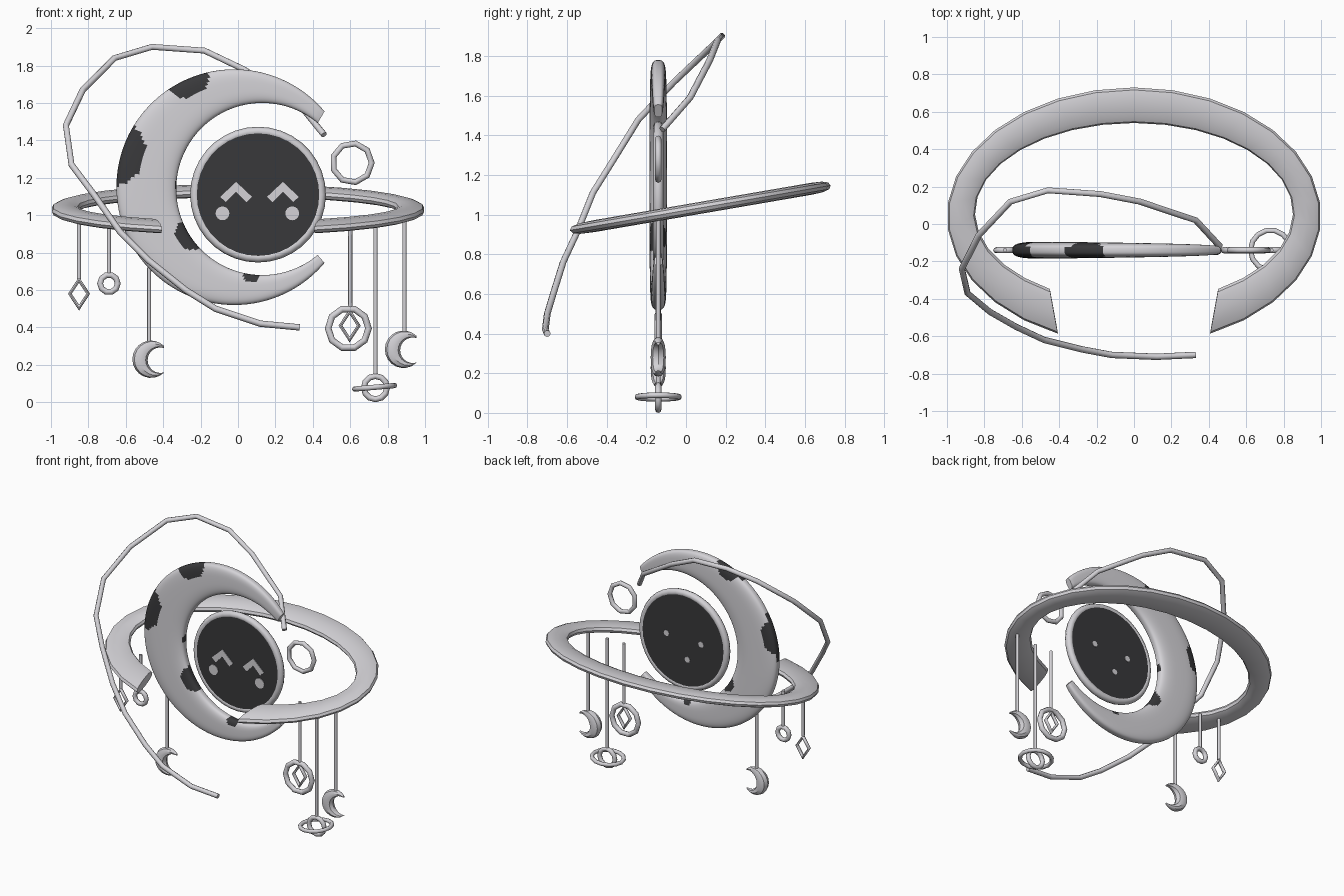
import bpy, bmesh, math
from mathutils import Vector
from math import cos, sin, pi, radians

cube = bpy.data.objects.get("Cube")
if cube:
    bpy.data.objects.remove(cube, do_unlink=True)


def material(name, rgb):
    m = bpy.data.materials.new(name)
    m.use_nodes = True
    m.diffuse_color = (*rgb, 1)
    m.node_tree.nodes["Principled BSDF"].inputs["Base Color"].default_value = (*rgb, 1)
    return m


PALE = material("pale grey", (0.66, 0.65, 0.68))
DARK = material("dark charcoal", (0.04, 0.04, 0.043))
Y = -0.14          # depth of the hanging plane
UPRIGHT = (pi / 2, 0, 0)


def smooth(obj, angle=40):
    bpy.ops.object.select_all(action="DESELECT")
    obj.select_set(True)
    bpy.context.view_layer.objects.active = obj
    bpy.ops.object.shade_smooth_by_angle(angle=radians(angle))


def mesh_object(name, bm, *mats):
    bmesh.ops.recalc_face_normals(bm, faces=bm.faces)
    me = bpy.data.meshes.new(name)
    bm.to_mesh(me)
    bm.free()
    for m in mats:
        me.materials.append(m)
    obj = bpy.data.objects.new(name, me)
    bpy.context.collection.objects.link(obj)
    return obj


def band(name, outer, inner, normal, half, power, n, m, rule=None):
    """Sweep a rounded section between an outer and an inner arc."""
    bm = bmesh.new()
    rings = []
    for i in range(n + 1):
        u = i / n
        o, k = outer(u), inner(u)
        ring = []
        for j in range(m):
            a = 2 * pi * j / m
            c = math.copysign(abs(cos(a)) ** power, cos(a))
            s = math.copysign(abs(sin(a)) ** power, sin(a))
            ring.append(bm.verts.new((o + k) / 2 + (o - k) / 2 * c + normal * half(u) * s))
        rings.append(ring)
    for a, b in zip(rings, rings[1:]):
        for j in range(m):
            k = (j + 1) % m
            bm.faces.new((a[j], a[k], b[k], b[j]))
    bm.faces.new(rings[0])
    bm.faces.new(rings[-1])
    if rule:
        for f in bm.faces:
            f.material_index = int(rule(f.calc_center_median()))
    obj = mesh_object(name, bm, PALE, DARK)
    smooth(obj)


def arc(cx, cz, r, start):
    """Upright arc, open towards +x, from +start to -start degrees."""
    def point(u):
        a = radians(start + (360 - 2 * start) * u)
        return Vector((cx + r * cos(a), Y, cz + r * sin(a)))
    return point


def torus(name, loc, major, minor, seg, rot=UPRIGHT, scale=(1, 1, 1)):
    bpy.ops.mesh.primitive_torus_add(major_segments=seg, minor_segments=8, location=loc,
                                     rotation=rot, major_radius=major, minor_radius=minor)
    obj = bpy.context.object
    obj.name = name
    obj.scale = scale
    obj.data.materials.append(PALE)
    smooth(obj, 50)


def cylinder(name, loc, r, depth, mat, rot=(0, 0, 0), sides=32):
    bpy.ops.mesh.primitive_cylinder_add(vertices=sides, radius=r, depth=depth,
                                        location=loc, rotation=rot)
    obj = bpy.context.object
    obj.name = name
    obj.data.materials.append(mat)
    smooth(obj, 50)


# Large crescent with dark blotches
SPOTS = [(-0.27, 1.74, 0.115), (-0.68, 1.34, 0.185), (-0.25, 0.9, 0.085),
         (-0.3, 1.16, 0.04), (0.07, 0.68, 0.04)]


def blotch(p):
    shrink = 1 if p.y < Y + 0.02 else 0.75
    return any(math.hypot(p.x - x, p.z - z) < r * shrink for x, z, r in SPOTS)


band("crescent", arc(-0.02, 1.15, 0.63, 40), arc(0.13, 1.14, 0.46, 50), Vector((0, 1, 0)),
     lambda u: 0.02 + 0.025 * max(0, sin(pi * u)) ** 0.5, 0.65, 150, 48, blotch)


# Wide tilted orbit band, open at the front
def orbit(rx, ry, cy, start):
    def point(u):
        a = radians(start + (180 - 2 * start) * u)
        y = cy + ry * sin(a)
        return Vector((rx * cos(a), y, 1.022 + 0.172 * y))
    return point


band("orbit_band", orbit(1, 0.688, 0.042, -66), orbit(0.85, 0.48, 0.06, -58),
     Vector((0, -0.17, 0.985)), lambda u: 0.03, 0.8, 26, 12)

# Round face with rim
FX, FZ = 0.107, 1.11
cylinder("face_disc", (FX, Y, FZ), 0.335, 0.044, DARK, UPRIGHT, 40)
torus("face_rim", (FX, Y, FZ), 0.337, 0.026, 36)

# Smiling eyes and cheeks as thin plates
FRONT = Y - 0.026
CHEVRON = [(0, 0), (0.085, -0.08), (0.055, -0.108), (0, -0.052), (-0.055, -0.108), (-0.085, -0.08)]
for side, x in (("right", -0.01), ("left", 0.24)):
    bm = bmesh.new()
    face = bm.faces.new([bm.verts.new((x + dx, FRONT, 1.178 + dz)) for dx, dz in CHEVRON])
    ext = bmesh.ops.extrude_face_region(bm, geom=[face])
    verts = [v for v in ext["geom"] if isinstance(v, bmesh.types.BMVert)]
    bmesh.ops.translate(bm, verts=verts, vec=(0, 0.008, 0))
    mesh_object(side + "_eye", bm, PALE)
for side, x in (("right", -0.083), ("left", 0.29)):
    cylinder(side + "_cheek", (x, FRONT + 0.004, 1.01), 0.037, 0.008, PALE, UPRIGHT, 16)
for x, z in ((0.24, 1.13), (-0.04, 1.12), (0.07, 0.98)):
    cylinder("back_fleck", (x, Y + 0.022, z), 0.022, 0.006, PALE, UPRIGHT, 8)

# Thin looping trail
TRAIL = [(.46, -.12, 1.43), (.33, .02, 1.59), (.03, .12, 1.78), (-.18, .16, 1.88), (-.46, .18, 1.9),
         (-.66, .12, 1.84), (-.83, -.06, 1.67), (-.92, -.24, 1.48), (-.89, -.37, 1.27),
         (-.77, -.47, 1.11), (-.63, -.55, .91), (-.48, -.62, .76), (-.28, -.67, .6),
         (-.12, -.7, .5), (.12, -.71, .42), (.33, -.7, .4)]
curve = bpy.data.curves.new("trail", "CURVE")
curve.dimensions = "3D"
curve.bevel_depth = 0.017
curve.bevel_resolution = 2
curve.use_fill_caps = True
spline = curve.splines.new("POLY")
spline.points.add(len(TRAIL) - 1)
for p, co in zip(spline.points, TRAIL):
    p.co = (*co, 1)
trail = bpy.data.objects.new("trail", curve)
bpy.context.collection.objects.link(trail)
trail.data.materials.append(PALE)
bpy.ops.object.select_all(action="DESELECT")
trail.select_set(True)
bpy.context.view_layer.objects.active = trail
bpy.ops.object.convert(target="MESH")
smooth(bpy.context.object, 50)

# Hanging strings: x, top, bottom
for x, top, low in ((-0.85, 0.98, 0.66), (-0.69, 0.95, 0.69), (-0.475, 0.72, 0.31),
                    (0.6, 0.95, 0.51), (0.735, 0.95, 0.14), (0.89, 0.98, 0.36)):
    cylinder("string", (x, Y, (top + low) / 2), 0.011, top - low, PALE, sides=8)


# Small charms
def small_moon(x, z):
    band("moon_charm", arc(x, z, 0.1, 47), arc(x + 0.05, z - 0.005, 0.068, 72), Vector((0, 1, 0)),
         lambda u: 0.008 + 0.03 * max(0, sin(pi * u)), 0.9, 16, 8)


def diamond(x, z):
    torus("diamond_charm", (x, Y, z), 0.068, 0.014, 4, scale=(0.72, 1.1, 1))


small_moon(-0.465, 0.23)
small_moon(0.885, 0.283)
diamond(-0.85, 0.58)
diamond(0.597, 0.41)
torus("small_hoop", (-0.69, Y, 0.635), 0.047, 0.016, 10)
torus("large_hoop", (0.59, Y, 0.395), 0.108, 0.018, 10)
torus("floating_hoop", (0.61, Y, 1.28), 0.105, 0.016, 9)
torus("planet_hoop", (0.735, Y, 0.078), 0.062, 0.016, 12)
torus("planet_ring", (0.73, Y, 0.08), 0.107, 0.014, 14, rot=(0, radians(-5), 0))
